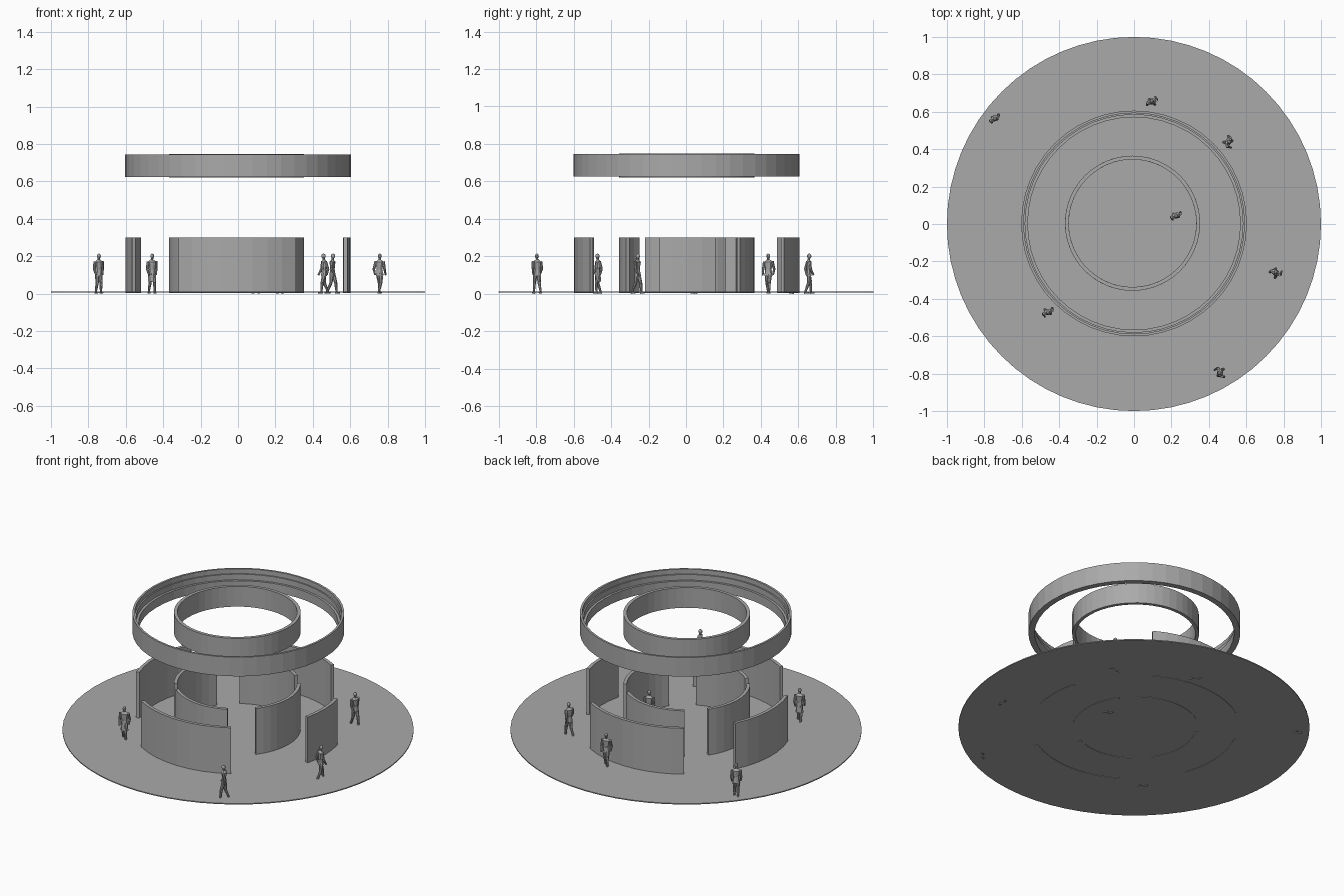
import bpy, bmesh, math
from mathutils import Vector, Matrix

cube = bpy.data.objects.get("Cube")
if cube:
    bpy.data.objects.remove(cube, do_unlink=True)

grey = bpy.data.materials.new("plain grey")
grey.use_nodes = True
colour = (0.4, 0.4, 0.4, 1)
grey.diffuse_color = colour
grey.node_tree.nodes["Principled BSDF"].inputs["Base Color"].default_value = colour

STEP = 7.5
OUTER = (0.0, 0.003)
INNER = (-0.008, 0.004)


def finish(name, bm):
    bmesh.ops.recalc_face_normals(bm, faces=bm.faces)
    mesh = bpy.data.meshes.new(name)
    bm.to_mesh(mesh)
    bm.free()
    mesh.materials.append(grey)
    obj = bpy.data.objects.new(name, mesh)
    bpy.context.collection.objects.link(obj)
    return obj


def sweep(name, profile, centre, start=0, end=360):
    """Turn a closed (radius, z) profile around a centre, with caps if open."""
    bm = bmesh.new()
    closed = end - start >= 360
    steps = max(2, round((end - start) / STEP))
    rows = []
    for i in range(steps if closed else steps + 1):
        a = math.radians(start + (end - start) * i / steps)
        rows.append([bm.verts.new((centre[0] + r * math.cos(a), centre[1] + r * math.sin(a), z))
                     for r, z in profile])
    n = len(profile)
    for i in range(steps):
        p, q = rows[i], rows[(i + 1) % len(rows)]
        for k in range(n):
            m = (k + 1) % n
            bm.faces.new((p[k], q[k], q[m], p[m]))
    if not closed:
        bm.faces.new(rows[0])
        bm.faces.new(rows[-1])
    return finish(name, bm)


def wall(name, radius, centre, start, end):
    low, high, thick = 0.004, 0.3, 0.02
    box = [(radius, low), (radius, high), (radius - thick, high), (radius - thick, low)]
    sweep(name, box, centre, start, end)


# Round floor
bm = bmesh.new()
bmesh.ops.create_cone(bm, cap_ends=True, segments=64, radius1=1, radius2=1, depth=0.006,
                      matrix=Matrix.Translation((0, 0, 0.009)))
finish("floor", bm)

# Curved walls in two broken circles
for name, start, end in (("front", -122, -59), ("right", -14, 15),
                         ("back", 60, 124), ("left", 153, 200)):
    wall("outer_wall_" + name, 0.602, OUTER, start, end)
for name, start, end in (("front", -132, -64), ("right", -38, 35),
                         ("back", 52, 123), ("left", 145, 216)):
    wall("inner_wall_" + name, 0.361, INNER, start, end)

# Floating rings, the larger one stepped inside
sweep("outer_ring", [(0.603, 0.625), (0.603, 0.745), (0.59, 0.745), (0.59, 0.715),
                     (0.582, 0.715), (0.582, 0.68), (0.568, 0.68), (0.568, 0.625)], OUTER)
sweep("inner_ring", [(0.361, 0.621), (0.361, 0.748), (0.341, 0.748), (0.341, 0.621)], INNER)


def limb(bm, a, b, r1, r2, flat=1.0, sides=8):
    """Tapered tube from a to b, flattened along its depth."""
    a, b = Vector(a), Vector(b)
    d = b - a
    turn = Vector((0, 0, 1)).rotation_difference(d).to_matrix().to_4x4()
    bmesh.ops.create_cone(bm, cap_ends=True, segments=sides, radius1=r1, radius2=r2, depth=d.length,
                          matrix=Matrix.Translation((a + b) / 2) @ turn @ Matrix.Diagonal((1, flat, 1, 1)))


def person(name, x, y, facing, stride, coat):
    bm = bmesh.new()
    for side in (-1, 1):
        swing = side * stride
        hip, knee = (side * 0.009, 0, 0.108), (side * 0.01, -0.005 - swing * 0.45, 0.058)
        ankle = (side * 0.011, 0.003 - swing, 0.012)
        limb(bm, knee, hip, 0.009, 0.013)
        limb(bm, ankle, knee, 0.006, 0.009)
        # Shoe
        limb(bm, (ankle[0], ankle[1] + 0.006, 0.007), (ankle[0], ankle[1] - 0.018, 0.006), 0.007, 0.005)
        # Arm
        elbow = (side * 0.028, swing * 0.4 + 0.004, 0.132)
        limb(bm, elbow, (side * 0.022, 0, 0.172), 0.007, 0.009)
        limb(bm, (side * 0.024, swing * 0.7 - 0.008, 0.1), elbow, 0.005, 0.007)
    # Jacket, shoulders, neck and head
    limb(bm, (0, 0, 0.065 if coat else 0.095), (0, 0, 0.13), 0.023, 0.018, 0.7)
    limb(bm, (0, 0, 0.13), (0, 0, 0.17), 0.018, 0.025, 0.6)
    limb(bm, (0, 0, 0.17), (0, 0, 0.183), 0.025, 0.008, 0.6)
    limb(bm, (0, 0, 0.18), (0, -0.002, 0.19), 0.007, 0.007)
    bmesh.ops.create_icosphere(bm, subdivisions=2, radius=0.0125,
                               matrix=Matrix.Translation((0, -0.003, 0.201)) @ Matrix.Diagonal((0.8, 0.95, 1.1, 1)))
    obj = finish(name, bm)
    obj.location = (x, y, 0)
    obj.rotation_euler.z = math.radians(facing)


# Visitors: position, facing, stride, long coat
for i, (x, y, facing, stride, coat) in enumerate((
        (-0.745, 0.565, 30, 0.008, False), (0.095, 0.655, 195, 0.018, False),
        (0.505, 0.44, 70, 0.022, False), (0.225, 0.045, 20, 0.01, True),
        (0.757, -0.26, 150, 0.022, False), (0.46, -0.795, -70, 0.022, False),
        (-0.46, -0.47, 20, 0.016, True))):
    person("visitor_%d" % (i + 1), x, y, facing, stride, coat)
